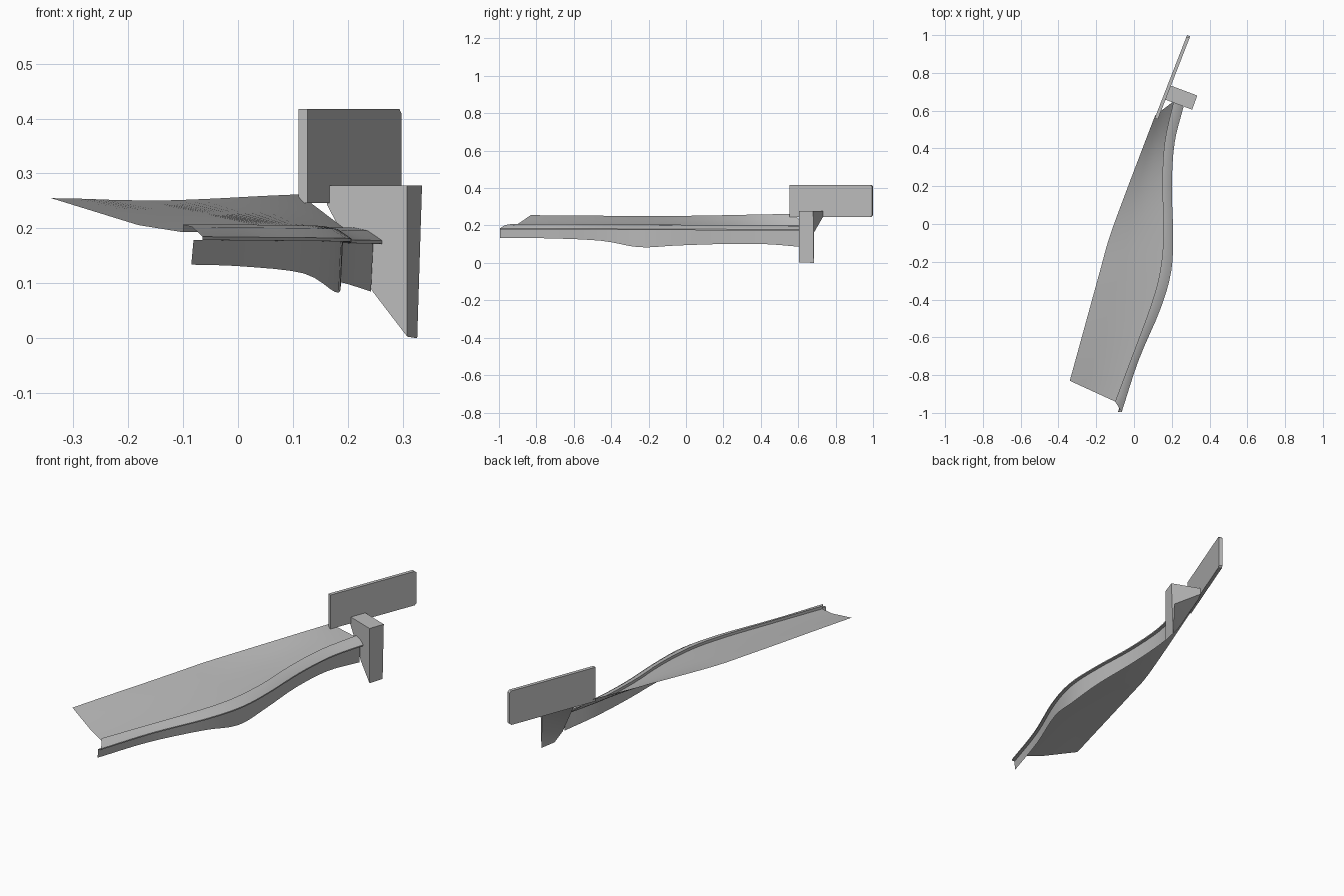
import bpy
import bmesh
from mathutils import Vector

starter = bpy.data.objects.get("Cube")
if starter:
    bpy.data.objects.remove(starter, do_unlink=True)


def make_material(name, colour):
    material = bpy.data.materials.new(name)
    material.use_nodes = True
    material.diffuse_color = colour
    shader = material.node_tree.nodes["Principled BSDF"]
    shader.inputs["Base Color"].default_value = colour
    return material


grey = make_material("plain_grey", (0.5, 0.5, 0.5, 1))


def finish(name, bm, closed=True):
    """Turn a bmesh into a named, coloured and shaded object."""
    if closed:
        bmesh.ops.recalc_face_normals(bm, faces=bm.faces)
    mesh = bpy.data.meshes.new(name)
    bm.to_mesh(mesh)
    bm.free()
    mesh.materials.append(grey)
    obj = bpy.data.objects.new(name, mesh)
    bpy.context.collection.objects.link(obj)
    bpy.ops.object.select_all(action="DESELECT")
    obj.select_set(True)
    bpy.context.view_layer.objects.active = obj
    bpy.ops.object.shade_smooth_by_angle(angle=0.6)
    return obj


def smooth_path(points, steps=4):
    """Catmull-Rom curve through the given points."""
    points = [Vector(p) for p in points]
    padded = [2 * points[0] - points[1]] + points + [2 * points[-1] - points[-2]]
    path = []
    for a, b, c, d in zip(padded, padded[1:], padded[2:], padded[3:]):
        for k in range(steps):
            t = k / steps
            path.append(b + (c - a) * t / 2 + (2 * a - 5 * b + 4 * c - d) * t * t / 2
                        + (3 * b - a - 3 * c + d) * t ** 3 / 2)
    return path + [points[-1]]


def loft(name, sections):
    """Open sheet through a row of cross-sections."""
    bm = bmesh.new()
    rows = [[bm.verts.new(p) for p in section] for section in sections]
    for near, far in zip(rows, rows[1:]):
        for i in range(len(near) - 1):
            bm.faces.new((near[i], near[i + 1], far[i + 1], far[i]))
    return finish(name, bm, closed=False)


def bridge(name, front, back):
    """Solid between two matching outlines."""
    bm = bmesh.new()
    ends = [[bm.verts.new(p) for p in outline] for outline in (front, back)]
    for end in ends:
        bm.faces.new(end)
    for i in range(len(front)):
        bm.faces.new((ends[0][i - 1], ends[0][i], ends[1][i], ends[1][i - 1]))
    return finish(name, bm)


# Guide lines of the swept body, front to back
outer_line = smooth_path([
    (-.34, -.83, .255), (-.285, -.63, .254), (-.23, -.43, .252), (-.175, -.23, .251),
    (-.13, -.07, .251), (-.05, .15, .254), (.045, .4, .259), (.112, .575, .262)])
foot_line = smooth_path([
    (-.1, -.94, .193), (-.01, -.7, .193), (.09, -.43, .192), (.14, -.24, .191),
    (.157, -.03, .19), (.15, .2, .189), (.162, .43, .188), (.21, .65, .188)])
lip_line = smooth_path([
    (-.065, -.995, .185), (.025, -.72, .184), (.14, -.45, .183), (.197, -.25, .182),
    (.207, -.05, .181), (.2, .2, .18), (.215, .43, .179), (.262, .62, .178)])
hem_heights = [.134, .131, .118, .084, .093, .101, .1, .085]
hem_line = smooth_path([(0, 0, z) for z in hem_heights])

panel_rows, ledge_rows, skirt_rows = [], [], []
count = len(foot_line)
for i, (outer, foot, lip, hem) in enumerate(zip(outer_line, foot_line, lip_line, hem_line)):
    dip = Vector((0, 0, .008 * (1 - i / count)))
    panel_rows.append([outer, outer.lerp(foot, .33) - dip / 2,
                       outer.lerp(foot, .66) - dip, foot])
    ridge = foot + Vector((0, 0, .014))
    brow = ridge.lerp(lip, .5) + Vector((0, 0, .006))
    under = lip - Vector((0, 0, .006))
    tuck = under - Vector((.016, 0, 0))
    ledge_rows.append([foot, ridge, brow, lip, under, tuck])
    skirt_rows.append([tuck, Vector((tuck.x - .004, tuck.y, hem.z))])

# Body sheets
loft("dished_panel", panel_rows)
loft("edge_ledge", ledge_rows)
loft("lower_skirt", skirt_rows)

# Corner post with a slanted inner underside
inner, outward = Vector((.162, .66, 0)), Vector((.146, -.055, 0))
depth = Vector((.027, .075, 0))


def post_outline(profile, offset):
    return [inner + offset + outward * u + Vector((0, 0, z)) for u, z in profile]


bridge("corner_post",
       post_outline([(0, .278), (0, .243), (.57, .085), (1, .003), (1, .278)], Vector()),
       post_outline([(0, .278), (0, .25), (.9, .165), (.94, 0), (1, .278)], depth))

# Upright end plate with clipped far corners
start, along = Vector((.11, .561, 0)), Vector((.171, .439, 0))
thickness = Vector((.0165, -.0065, 0))
base, top, clip = .246, .417, .008
plate_profile = [(0, base), (.98, base), (1, base + clip),
                 (1, top - clip), (.98, top), (0, top)]
plate_back = [start + along * u + Vector((0, 0, z)) for u, z in plate_profile]
bridge("end_plate", plate_back, [p + thickness for p in plate_back])
